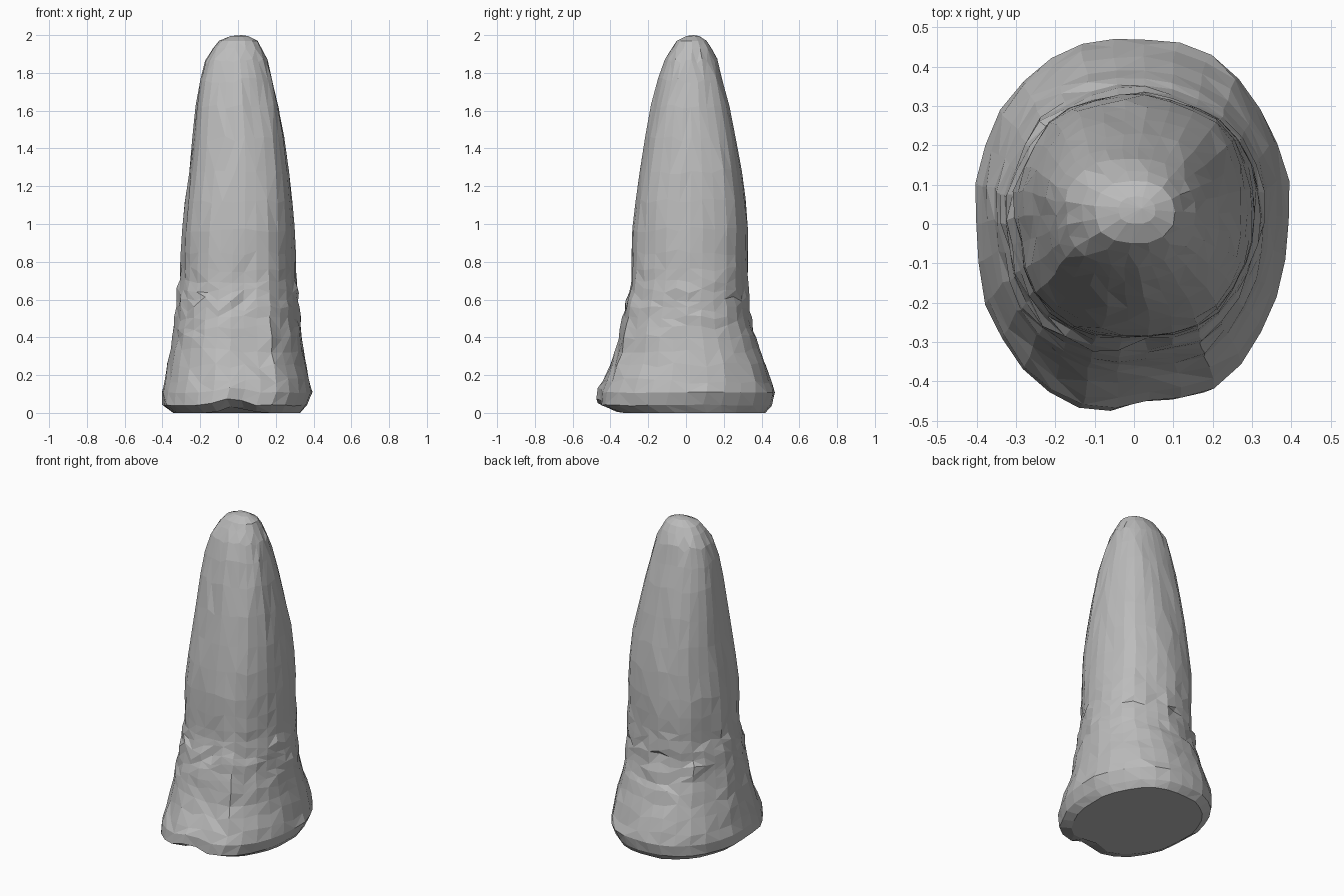
import bpy, bmesh, math, random
from mathutils import Vector, noise

old = bpy.data.objects.get("Cube")
if old:
    bpy.data.objects.remove(old, do_unlink=True)

random.seed(4)
SIDES = 30

# Height, then left/right and front/back extents of the cross-section
PROFILE = [
    (0.00, -.34, .33, -.37, .42), (0.03, -.40, .36, -.475, .455),
    (0.10, -.40, .39, -.465, .475), (0.20, -.385, .37, -.425, .45),
    (0.30, -.36, .345, -.375, .405), (0.46, -.335, .325, -.345, .35),
    (0.60, -.325, .315, -.31, .325), (0.70, -.305, .305, -.29, .325),
    (1.00, -.295, .295, -.285, .325), (1.20, -.265, .285, -.26, .31),
    (1.40, -.245, .26, -.225, .275), (1.60, -.225, .225, -.185, .235),
    (1.80, -.195, .18, -.135, .185), (1.90, -.16, .145, -.095, .155),
    (1.97, -.10, .105, -.05, .11), (1.995, -.04, .055, 0, .07),
]
# Facet rows: dense in the wrinkled band, long on the shaft
ROWS = [0, .03, .10, .17, .25, .33, .40, .45, .50, .55, .60, .65, .70, .76,
        .85, .97, 1.12, 1.28, 1.45, 1.62, 1.76, 1.86, 1.93, 1.97, 1.995]


def extents(z):
    """Interpolate the profile at a height."""
    for a, b in zip(PROFILE, PROFILE[1:]):
        if z <= b[0]:
            t = (z - a[0]) / (b[0] - a[0])
            return [p + (q - p) * t for p, q in zip(a[1:], b[1:])]
    return PROFILE[-1][1:]


def section_point(z, angle):
    """Slightly squared oval with lobes, wrinkles and a foot notch."""
    x0, x1, y0, y1 = extents(z)
    c, s = math.cos(angle), math.sin(angle)
    square = (abs(c) ** 2.3 + abs(s) ** 2.3) ** (-1 / 2.3)
    band = max(0, 1 - abs(z - .58) / .25)
    foot = max(0, 1 - z / .3)
    lobes = noise.noise(Vector((c * 2.2, s * 2.2, z * .9)))
    wrinkle = noise.noise(Vector((c * 4, s * 4, z * 13)))
    r = square * (1 + .045 * lobes + .06 * band * wrinkle
                  + random.uniform(-.012, .012))
    # Notch under the front of the foot
    notch = math.exp(-((angle - 1.5 * math.pi) / .22) ** 2)
    r *= 1 - .04 * notch * foot
    if z < .15:
        z += .04 * notch * foot + .012 * (1 + lobes) * foot * (z > 0)
    elif z < 1.9:
        z += random.uniform(-.016, .016)
    return Vector(((x0 + x1) / 2 + (x1 - x0) / 2 * r * c,
                   (y0 + y1) / 2 + (y1 - y0) / 2 * r * s, z))


# Tapered body, ring by ring
bm = bmesh.new()
rings = []
for row, z in enumerate(ROWS):
    count = SIDES if z < 1.9 else SIDES // 2
    shift = random.uniform(0, .1)
    rings.append([bm.verts.new(section_point(z, math.tau * (i + shift) / count))
                  for i in range(count)])

for low, high in zip(rings, rings[1:]):
    n, m = len(low), len(high)
    for i in range(m):
        j = (i + 1) % m
        if n == m:
            quad = [low[i], low[j], high[j], high[i]]
            k = random.randint(0, 1)
            bm.faces.new((quad[k], quad[k + 1], quad[k + 2]))
            bm.faces.new((quad[k], quad[k + 2], quad[(k + 3) % 4]))
        else:
            a, b, c = low[2 * i], low[2 * i + 1], low[(2 * i + 2) % n]
            bm.faces.new((a, b, high[i]))
            bm.faces.new((b, high[j], high[i]))
            bm.faces.new((b, c, high[j]))

# Flat underside and blunt tip
bm.faces.new(rings[0][::-1])
tip = bm.verts.new((.02, .04, 2))
top = rings[-1]
for i, v in enumerate(top):
    bm.faces.new((v, top[(i + 1) % len(top)], tip))
bmesh.ops.recalc_face_normals(bm, faces=bm.faces)

mesh = bpy.data.meshes.new("tapered_body")
bm.to_mesh(mesh)
bm.free()
body = bpy.data.objects.new("tapered_body", mesh)
bpy.context.collection.objects.link(body)

# Plain grey
grey = bpy.data.materials.new("plain_grey")
grey.use_nodes = True
colour = (.5, .5, .5, 1)
grey.diffuse_color = colour
grey.node_tree.nodes["Principled BSDF"].inputs["Base Color"].default_value = colour
mesh.materials.append(grey)
